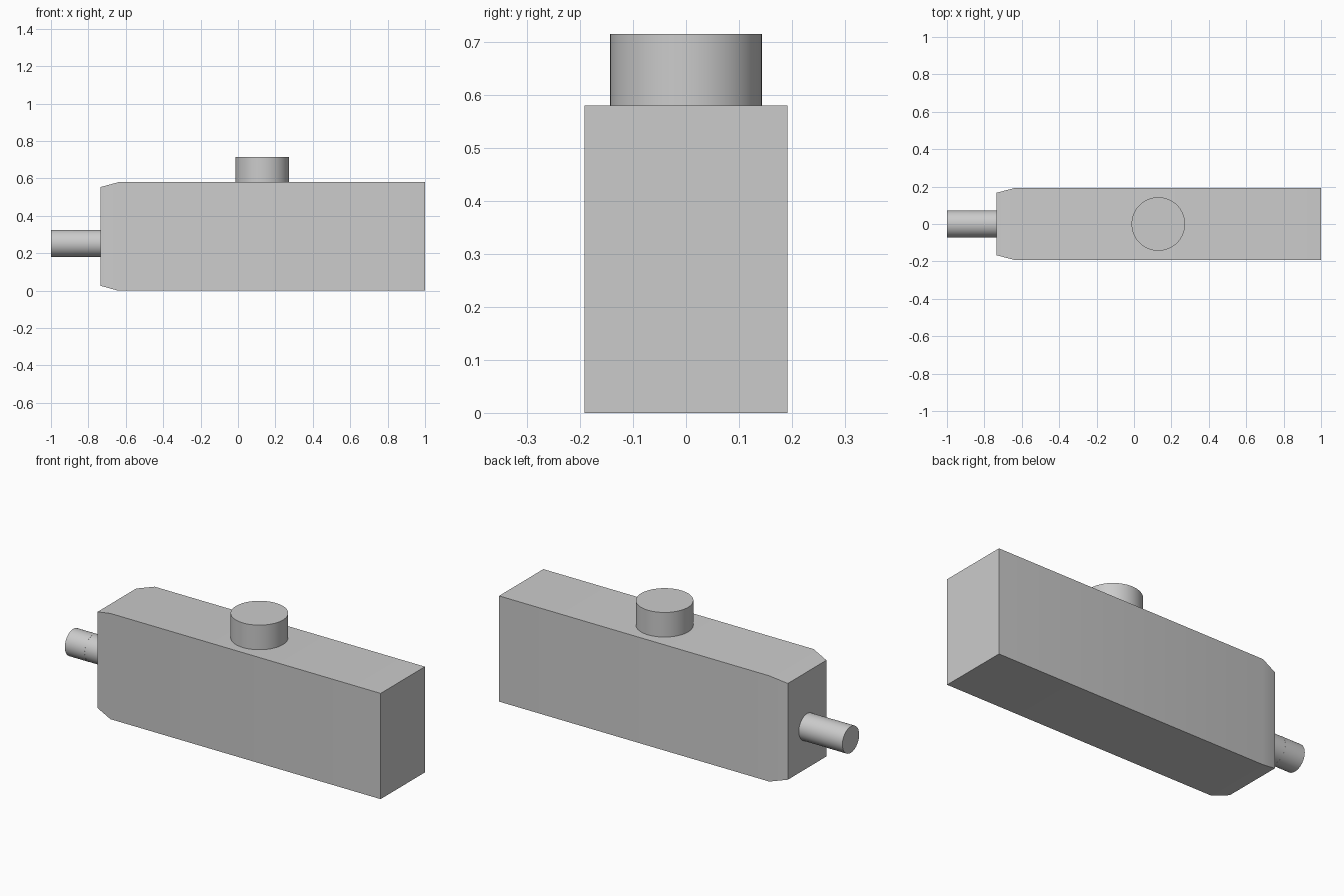
import bpy, bmesh
from math import pi

cube = bpy.data.objects.get("Cube")
if cube:
    bpy.data.objects.remove(cube, do_unlink=True)

# One plain grey for every part
GREY = (0.6, 0.6, 0.6, 1)
grey = bpy.data.materials.new("plain grey")
grey.use_nodes = True
grey.diffuse_color = GREY
grey.node_tree.nodes["Principled BSDF"].inputs["Base Color"].default_value = GREY


def finish(obj, name):
    obj.name = name
    obj.data.name = name
    obj.data.materials.append(grey)
    bpy.ops.object.select_all(action="DESELECT")
    obj.select_set(True)
    bpy.context.view_layer.objects.active = obj
    bpy.ops.object.shade_smooth_by_angle()


def cylinder(name, radius, length, centre, turn=0):
    bpy.ops.mesh.primitive_cylinder_add(vertices=64, radius=radius, depth=length,
                                        location=centre, rotation=(0, turn, 0))
    finish(bpy.context.object, name)


# Body: rectangular sections along x, tapered at the pipe end
def build_body():
    bm = bmesh.new()
    sections = [(-0.735, 0.167, 0.264), (-0.64, 0.192, 0.29), (1.0, 0.192, 0.29)]
    rings = []
    for x, half_y, half_z in sections:
        rings.append([bm.verts.new((x, sy * half_y, 0.29 + sz * half_z))
                      for sy, sz in ((-1, -1), (1, -1), (1, 1), (-1, 1))])
    for a, b in zip(rings, rings[1:]):
        for i in range(4):
            j = (i + 1) % 4
            bm.faces.new((a[i], a[j], b[j], b[i]))
    bm.faces.new(rings[0])
    bm.faces.new(rings[-1])
    bmesh.ops.recalc_face_normals(bm, faces=bm.faces)
    mesh = bpy.data.meshes.new("body")
    bm.to_mesh(mesh)
    bm.free()
    obj = bpy.data.objects.new("body", mesh)
    bpy.context.collection.objects.link(obj)
    finish(obj, "body")


build_body()

# Round cap on top
cylinder("top_cap", 0.143, 0.135, (0.13, 0, 0.6475))

# Pipe at the tapered end, in two butted lengths
cylinder("pipe_inner", 0.072, 0.145, (-0.8075, 0, 0.253), pi / 2)
cylinder("pipe_tip", 0.0725, 0.12, (-0.94, 0, 0.253), pi / 2)
